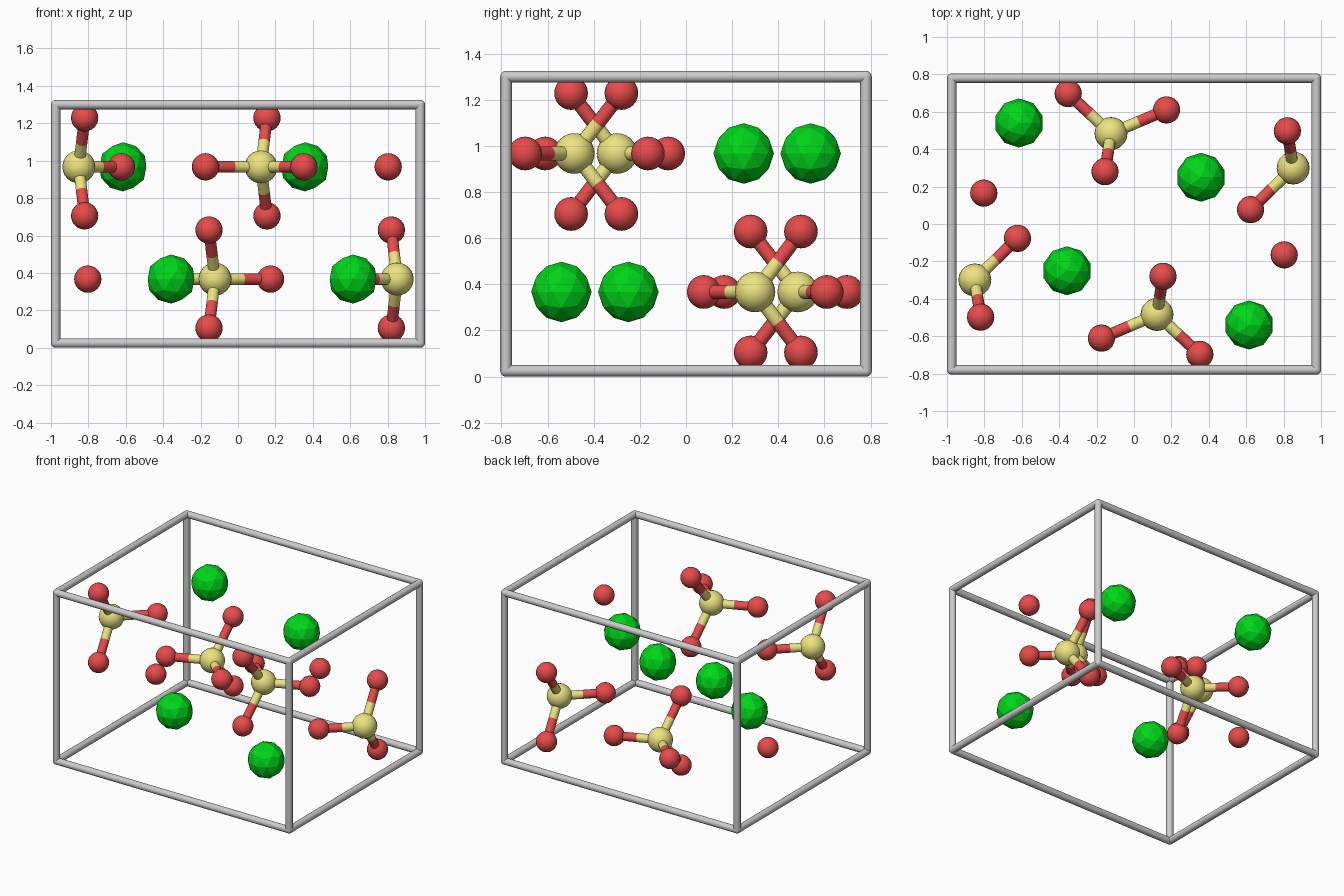
import bpy, math
from mathutils import Vector

if "Cube" in bpy.data.objects:
    bpy.data.objects.remove(bpy.data.objects["Cube"])

ZU, ZL, DZ = 0.967, 0.367, 0.262     # layer heights, out-of-plane offset
R_BIG, R_MID, R_SMALL, R_BOND, R_BAR = 0.131, 0.088, 0.073, 0.031, 0.025


def material(name, rgb):
    m = bpy.data.materials.new(name)
    m.diffuse_color = (*rgb, 1)
    m.use_nodes = True
    m.node_tree.nodes["Principled BSDF"].inputs["Base Color"].default_value = m.diffuse_color
    return m


GREEN = material("green", (0.0, 0.68, 0.01))
YELLOW = material("yellow", (0.85, 0.78, 0.22))
RED = material("red", (0.80, 0.07, 0.07))


def finish(name, mat, smooth=True):
    o = bpy.context.object
    o.name = name
    if mat:
        o.data.materials.append(mat)
    if smooth:
        bpy.ops.object.shade_smooth_by_angle(angle=math.radians(40))
    return o


def ball(name, p, r, mat):
    bpy.ops.mesh.primitive_uv_sphere_add(segments=20, ring_count=12, radius=r, location=p)
    return finish(name, mat)


def rod(name, a, b, r, mat, sides=16):
    a, b = Vector(a), Vector(b)
    d = b - a
    bpy.ops.mesh.primitive_cylinder_add(vertices=sides, radius=r, depth=d.length,
                                        location=(a + b) / 2)
    bpy.context.object.rotation_euler = d.to_track_quat('Z', 'Y').to_euler()
    return finish(name, mat)


# Upper layer: large atoms, lone atom, and clusters (centre, in-plane arms, out-of-plane pair)
BIG = [(-0.615, 0.54), (0.358, 0.25)]
LONE = (0.803, -0.165)
CLUSTERS = [
    ((-0.851, -0.299), [(-0.623, -0.077)], (-0.82, -0.498)),
    ((0.123, -0.484), [(-0.174, -0.61), (0.352, -0.697)], (0.155, -0.28)),
]

# The lower layer is the upper one turned half round about the vertical axis
for s, z, tag in ((1, ZU, "upper"), (-1, ZL, "lower")):
    def at(p, dz=0):
        return Vector((s * p[0], s * p[1], z + dz))

    for p in BIG:
        bpy.ops.mesh.primitive_ico_sphere_add(subdivisions=2, radius=R_BIG, location=at(p))
        finish(tag + "_large_atom", GREEN, smooth=False)
    ball(tag + "_lone_atom", at(LONE), R_SMALL, RED)

    for centre, arms, pair in CLUSTERS:
        c = at(centre)
        ball(tag + "_centre_atom", c, R_MID, YELLOW)
        ends = [at(p) for p in arms] + [at(pair, DZ), at(pair, -DZ)]
        for e in ends:
            mid = (c + e) / 2
            ball(tag + "_outer_atom", e, R_SMALL, RED)
            rod(tag + "_bond_inner", c, mid, R_BOND, YELLOW)
            rod(tag + "_bond_outer", mid, e, R_BOND, RED)

# Cell frame: twelve bars with rounded corners
X, Y, Z0, Z1 = 0.975, 0.78, 0.025, 1.30
for y in (-Y, Y):
    for z in (Z0, Z1):
        rod("frame_bar_x", (-X, y, z), (X, y, z), R_BAR, None)
for x in (-X, X):
    for z in (Z0, Z1):
        rod("frame_bar_y", (x, -Y, z), (x, Y, z), R_BAR, None)
    for y in (-Y, Y):
        rod("frame_post", (x, y, Z0), (x, y, Z1), R_BAR, None)
        for z in (Z0, Z1):
            ball("frame_corner", (x, y, z), R_BAR, None)
